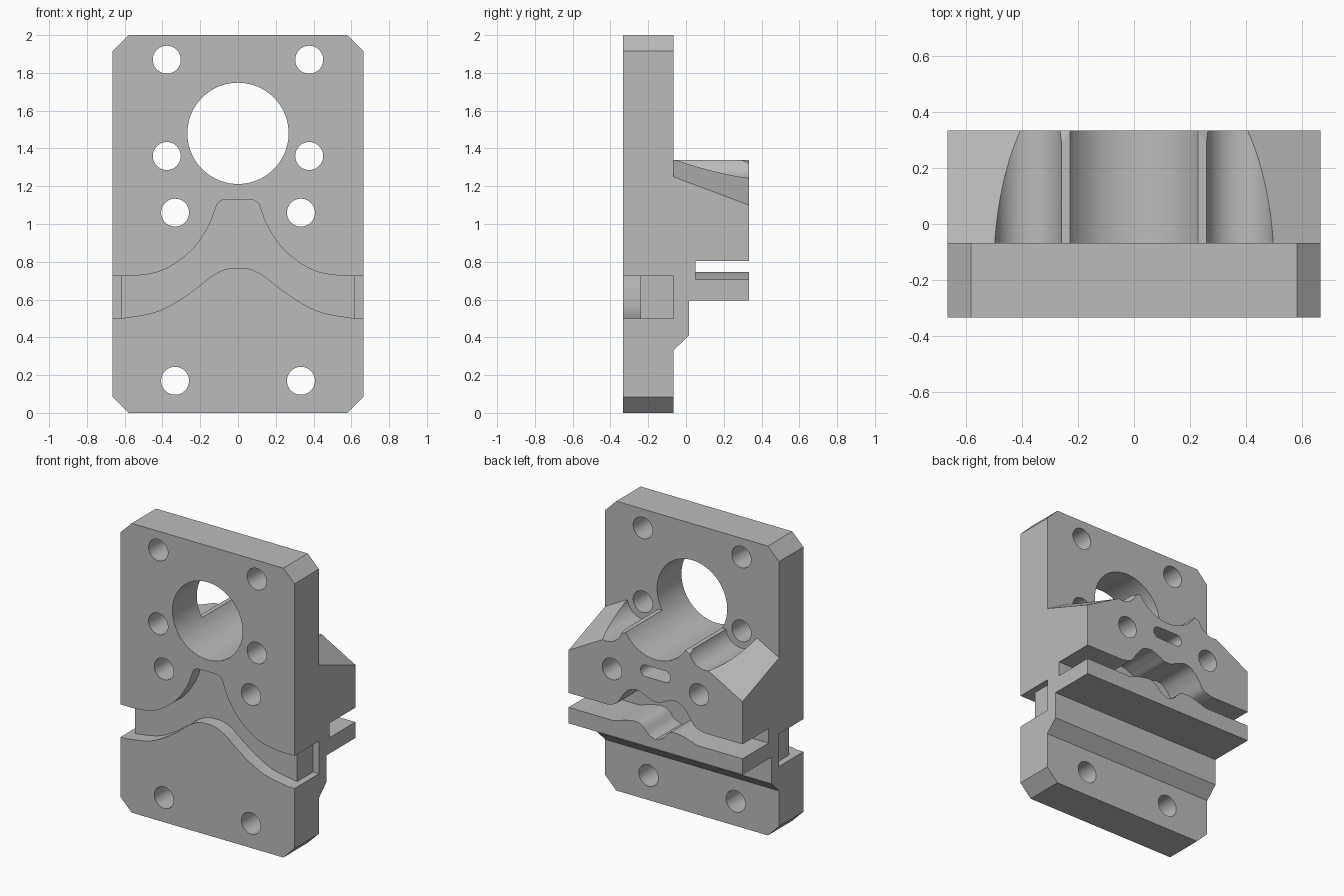
import bpy, bmesh, math
from mathutils import Vector

cube = bpy.data.objects.get("Cube")
if cube:
    bpy.data.objects.remove(cube, do_unlink=True)

W, FRONT, FACE, BACK = 0.665, -0.333, -0.067, 0.333

grey = bpy.data.materials.new("plain_grey")
grey.use_nodes = True
grey.diffuse_color = (0.5, 0.5, 0.5, 1)
grey.node_tree.nodes["Principled BSDF"].inputs["Base Color"].default_value = (0.5, 0.5, 0.5, 1)


def prism(name, points, y0, y1):
    """Extrude an x-z outline along y."""
    bm = bmesh.new()
    face = bm.faces.new([bm.verts.new((x, y0, z)) for x, z in points])
    ext = bmesh.ops.extrude_face_region(bm, geom=[face])
    verts = [v for v in ext["geom"] if isinstance(v, bmesh.types.BMVert)]
    bmesh.ops.translate(bm, verts=verts, vec=(0, y1 - y0, 0))
    bmesh.ops.recalc_face_normals(bm, faces=bm.faces[:])
    mesh = bpy.data.meshes.new(name)
    bm.to_mesh(mesh)
    bm.free()
    mesh.materials.append(grey)
    obj = bpy.data.objects.new(name, mesh)
    bpy.context.collection.objects.link(obj)
    return obj


def rect(x0, x1, z0, z1):
    return [(x0, z0), (x1, z0), (x1, z1), (x0, z1)]


def circle(x, z, r, n=48):
    return [(x + r * math.cos(math.tau * i / n), z + r * math.sin(math.tau * i / n)) for i in range(n)]


def smooth(points, steps=6):
    """Catmull-Rom curve through the points."""
    p = [Vector(q) for q in points]
    p = [p[0]] + p + [p[-1]]
    out = []
    for a, b, c, d in zip(p, p[1:], p[2:], p[3:]):
        for i in range(steps):
            t = i / steps
            out.append(0.5 * (2 * b + (c - a) * t + (2 * a - 5 * b + 4 * c - d) * t * t
                              + (3 * b - a - 3 * c + d) * t ** 3))
    return [tuple(v) for v in out] + [tuple(p[-1])]


def mirrored(half):
    """Half curve from the outside to the middle, completed across x = 0."""
    return half + [(-x, z) for x, z in reversed(half) if x > 1e-4]


def combine(tool, operation="DIFFERENCE"):
    mod = body.modifiers.new(tool.name, "BOOLEAN")
    mod.operation, mod.solver, mod.object = operation, "EXACT", tool
    bpy.context.view_layer.objects.active = body
    bpy.ops.object.modifier_apply(modifier=mod.name)
    bpy.data.objects.remove(tool, do_unlink=True)


# Chamfered mounting plate
c = 0.085
quarter = [(W, c), (W, 2 - c), (W - c, 2)]
body = prism("carriage_plate", [(W - c, 0)] + quarter + [(-x, z) for x, z in reversed(quarter)]
             + [(c - W, 0)], FRONT, FACE)

# Rear clamp block with sloping shoulders
block = prism("clamp_block", rect(-W, W, 0.595, 1.34), -0.15, BACK)
bm = bmesh.new()
bm.from_mesh(block.data)
for s in (1, -1):
    cut = bmesh.ops.bisect_plane(bm, geom=bm.verts[:] + bm.edges[:] + bm.faces[:], clear_outer=True,
                                 plane_co=(s * W, FACE, 1.25), plane_no=(s * 0.55, 0.375, 1))
    edges = [e for e in cut["geom_cut"] if isinstance(e, bmesh.types.BMEdge)]
    bmesh.ops.holes_fill(bm, edges=edges)
bmesh.ops.recalc_face_normals(bm, faces=bm.faces[:])
bm.to_mesh(block.data)
bm.free()
combine(block, "UNION")

# Strip below the block, with a chamfered lower edge
strip = prism("support_strip", rect(-W, W, 0.26, 0.65), -0.15, 0.015)
for v in strip.data.vertices:
    if v.co.z < 0.3:
        v.co.z = 0.41 if v.co.y > 0 else 0.25
combine(strip, "UNION")

# Main bore, bolt holes and the reliefs behind the lower flange bolts
combine(prism("main_bore", circle(0, 1.48, 0.268, 96), -1, 1))
for s in (1, -1):
    for x, z in ((0.377, 1.87), (0.377, 1.36), (0.333, 1.06), (0.333, 0.17)):
        combine(prism("bolt_hole", circle(s * x, z, 0.074), -1, 1))
    combine(prism("bolt_relief", circle(s * 0.377, 1.36, 0.12, 64), FACE, 1))

# Curved channel in the front
upper = [(0.8, 0.725)] + smooth([(0.55, 0.725), (0.42, 0.747), (0.31, 0.807), (0.22, 0.89), (0.15, 1.0),
                                 (0.12, 1.08), (0.105, 1.112), (0.075, 1.13)])
lower = [(0.8, 0.5)] + smooth([(0.62, 0.5), (0.45, 0.53), (0.33, 0.585), (0.22, 0.66),
                               (0.13, 0.73), (0.06, 0.762), (0, 0.768)])
combine(prism("front_channel", mirrored(upper) + mirrored(lower)[::-1], -1, -0.24))

# Side notches continuing the channel to the block
for s in (1, -1):
    combine(prism("side_notch", rect(s * 0.62, s * 0.8, 0.5, 0.725), -0.3, FACE))

# Wavy slot in the back, splitting off the lower jaw
roof = [(0.8, 0.805)] + smooth([(0.37, 0.805), (0.3, 0.83), (0.25, 0.9), (0.2, 0.95), (0.14, 0.965),
                                (0.08, 0.945), (0.03, 0.922), (0, 0.92)])
floor = [(0.8, 0.705)] + smooth([(0.32, 0.705), (0.22, 0.735), (0.15, 0.745), (0.1, 0.73),
                                 (0.05, 0.68), (0, 0.66)])
combine(prism("clamp_slot", mirrored(roof) + mirrored(floor)[::-1], 0.05, 1))

# Oblong blind pocket
r, h = 0.04, 0.075
pocket = [(x + (h if x > 0 else -h), z) for x, z in circle(0, 1.115, r, 32)]
combine(prism("oblong_pocket", pocket, 0.05, 1))

# Smooth the bores, keep machined edges sharp
bpy.ops.object.select_all(action="DESELECT")
body.select_set(True)
bpy.context.view_layer.objects.active = body
bpy.ops.object.shade_smooth_by_angle(angle=math.radians(25))
